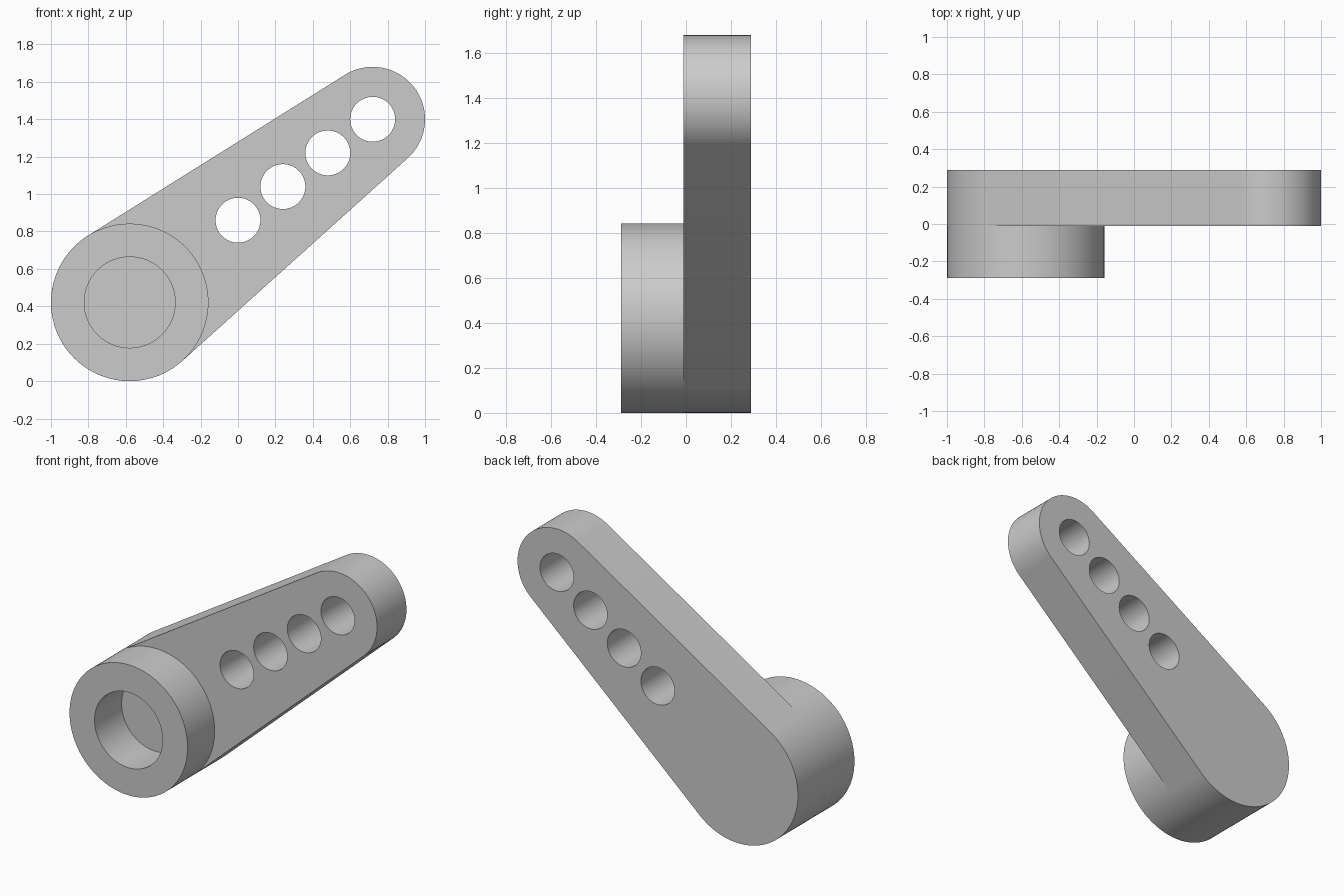
import bpy
import bmesh
from math import acos, atan2, cos, hypot, pi, radians, sin

if "Cube" in bpy.data.objects:
    bpy.data.objects.remove(bpy.data.objects["Cube"], do_unlink=True)

# One plain grey for the whole part
grey = bpy.data.materials.new("plain_grey")
grey.use_nodes = True
colour = (0.6, 0.6, 0.6, 1)
grey.diffuse_color = colour
grey.node_tree.nodes["Principled BSDF"].inputs["Base Color"].default_value = colour

FRONT, STEP, BACK = -0.288, -0.012, 0.288   # depths of the boss face, arm face and rear
HUB, HUB_R = (-0.579, 0.421), 0.421
TIP, TIP_R = (0.72, 1.40), 0.28


def arc(centre, radius, start, end, steps):
    """Points along an arc in the xz plane, both ends included."""
    angles = [start + (end - start) * i / steps for i in range(steps + 1)]
    return [(centre[0] + radius * cos(a), centre[1] + radius * sin(a)) for a in angles]


def circle(centre, radius, steps=96):
    return arc(centre, radius, 0, 2 * pi, steps)[:-1]


def plate(name, loops, y_front, y_back):
    """Solid slab: the first loop is the outline, the others are holes."""
    bm = bmesh.new()
    rings = []
    for y in (y_front, y_back):
        level, edges = [], []
        for loop in loops:
            verts = [bm.verts.new((x, y, z)) for x, z in loop]
            edges += [bm.edges.new((verts[i - 1], verts[i])) for i in range(len(verts))]
            level.append(verts)
        bmesh.ops.triangle_fill(bm, edges=edges, use_beauty=True, normal=(0, 1, 0))
        rings.append(level)
    for front, back in zip(*rings):
        for i in range(len(front)):
            bm.faces.new((front[i - 1], front[i], back[i], back[i - 1]))
    bmesh.ops.recalc_face_normals(bm, faces=bm.faces[:])
    for face in bm.faces:
        face.smooth = True
    for edge in bm.edges:
        edge.smooth = edge.calc_face_angle(0) < radians(30)
    mesh = bpy.data.meshes.new(name)
    bm.to_mesh(mesh)
    bm.free()
    mesh.materials.append(grey)
    obj = bpy.data.objects.new(name, mesh)
    bpy.context.collection.objects.link(obj)
    return obj


# Tapered arm: two round ends joined by their common tangents
dx, dz = TIP[0] - HUB[0], TIP[1] - HUB[1]
heading = atan2(dz, dx)
spread = acos((HUB_R - TIP_R) / hypot(dx, dz))
outline = (arc(HUB, HUB_R, heading + spread, heading - spread + 2 * pi, 64)
           + arc(TIP, TIP_R, heading - spread, heading + spread, 56))

# Row of through holes running back from the tip
holes = [circle((TIP[0] - 0.24 * i, TIP[1] - 0.18 * i), 0.12, 64) for i in range(4)]
plate("arm", [outline] + holes, STEP, BACK)

# Ring boss on the front, its bore ending at the arm face
plate("hub_boss", [circle(HUB, HUB_R), circle(HUB, 0.243)], FRONT, STEP)
